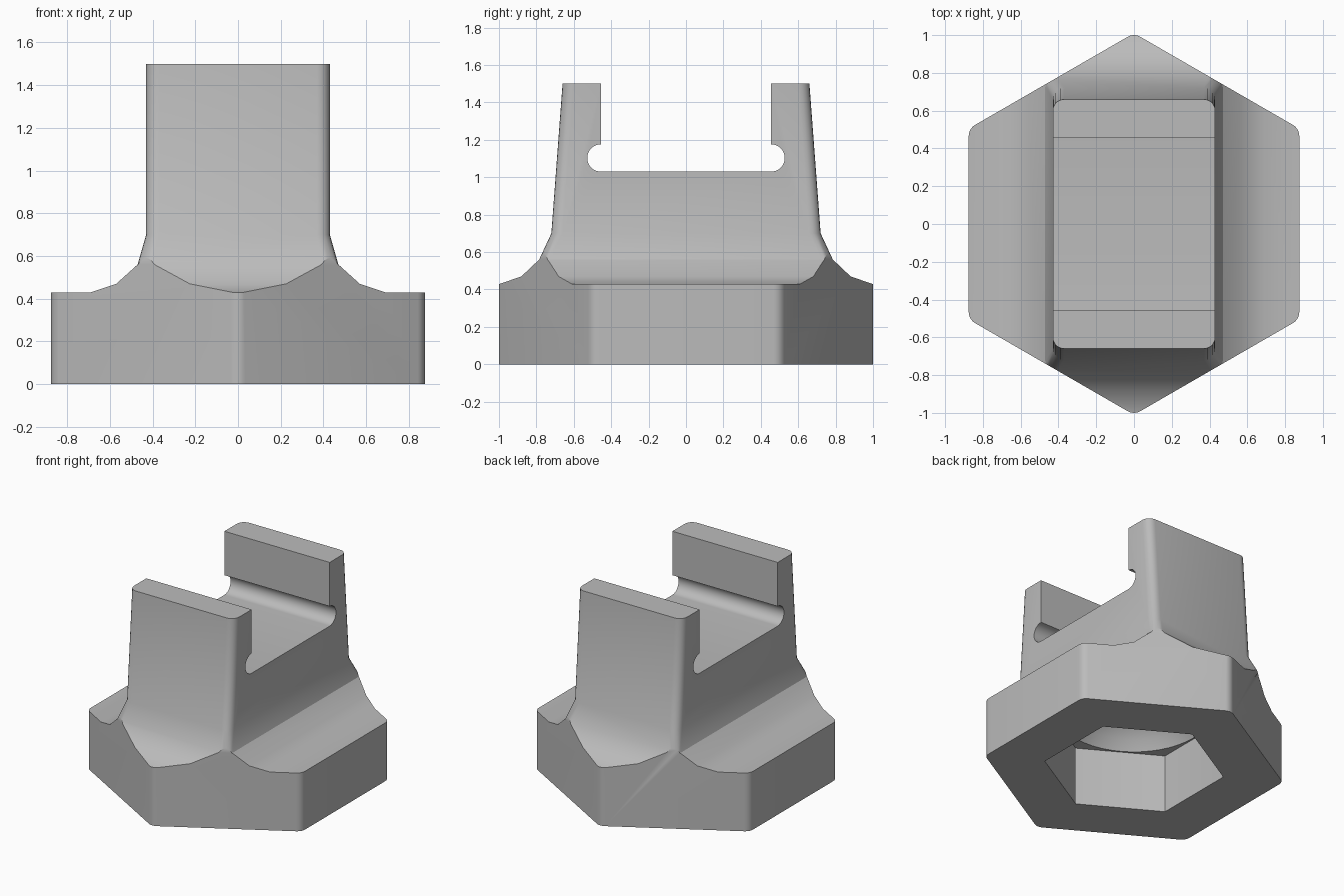
import bpy, bmesh, math

cube = bpy.data.objects.get("Cube")
if cube:
    bpy.data.objects.remove(cube)

grey = bpy.data.materials.new("mid grey")
grey.use_nodes = True
colour = (0.5, 0.5, 0.5, 1)
grey.diffuse_color = colour
grey.node_tree.nodes["Principled BSDF"].inputs["Base Color"].default_value = colour


def rounded(corners, radius, span, steps=5):
    """Outline from corner arcs: (centre x, centre y, mid angle in degrees)."""
    return [(cx + radius * math.cos(math.radians(mid + span * (i / steps - 0.5))),
             cy + radius * math.sin(math.radians(mid + span * (i / steps - 0.5))))
            for cx, cy, mid in corners for i in range(steps + 1)]


def rounded_rect(a, b, radius=0.06):
    a, b = a - radius, b - radius
    return rounded([(a, b, 45), (-a, b, 135), (-a, -b, 225), (a, -b, 315)], radius, 90)


def hexagon(flat, radius):
    reach = (flat - radius) / math.cos(math.pi / 6)
    return rounded([(reach * math.cos(math.radians(t)), reach * math.sin(math.radians(t)), t)
                    for t in range(30, 390, 60)], radius, 60)


def circle(radius, count=48):
    return [(radius * math.cos(math.tau * i / count), radius * math.sin(math.tau * i / count))
            for i in range(count)]


def loft(name, rings):
    """Solid skinned through rings of 3D points."""
    bm = bmesh.new()
    loops = [[bm.verts.new(p) for p in ring] for ring in rings]
    n = len(loops[0])
    for low, high in zip(loops, loops[1:]):
        for i in range(n):
            j = (i + 1) % n
            bm.faces.new((low[i], low[j], high[j], high[i]))
    bm.faces.new(loops[0][::-1])
    bm.faces.new(loops[-1])
    bmesh.ops.recalc_face_normals(bm, faces=bm.faces)
    mesh = bpy.data.meshes.new(name)
    bm.to_mesh(mesh)
    bm.free()
    obj = bpy.data.objects.new(name, mesh)
    bpy.context.collection.objects.link(obj)
    obj.data.materials.append(grey)
    return obj


def at(outline, z):
    return [(x, y, z) for x, y in outline]


def combine(target, tool, operation):
    mod = target.modifiers.new(tool.name, 'BOOLEAN')
    mod.operation, mod.solver, mod.object = operation, 'EXACT', tool
    bpy.context.view_layer.objects.active = target
    bpy.ops.object.modifier_apply(modifier=mod.name)
    bpy.data.objects.remove(tool)


# Tapered post flaring out over the base: half width, half depth, height
sections = [(1.2, 1.3, 0), (1.2, 1.3, 0.43), (0.69, 0.995, 0.43), (0.57, 0.88, 0.47),
            (0.47, 0.785, 0.56), (0.43, 0.72, 0.7), (0.43, 0.66, 1.5)]
body = loft("hex_base_with_post", [at(rounded_rect(a, b), z) for a, b, z in sections])

# Trim everything to the rounded hexagonal column
hex_column = hexagon(0.875, 0.067)
combine(body, loft("hex_column", [at(hex_column, -0.1), at(hex_column, 1.7)]), 'INTERSECT')

# Hexagonal socket underneath, topped by a shallow round hollow
socket = hexagon(0.525, 0.002)
combine(body, loft("socket", [at(socket, -0.1), at(socket, 0.43)]), 'DIFFERENCE')
dome = [(0.515, 0.4), (0.515, 0.43), (0.47, 0.5), (0.4, 0.57), (0.3, 0.63), (0.17, 0.67), (0.03, 0.68)]
combine(body, loft("hollow", [at(circle(r), z) for r, z in dome]), 'DIFFERENCE')

# Slot across the top with round undercuts at its floor corners
half, floor, relief = 0.455, 1.03, 0.073
side = [(half + relief * math.cos(t), floor + relief + relief * math.sin(t))
        for t in [math.pi * (i / 16 - 0.5) for i in range(17)]] + [(half, 1.7)]
profile = side + [(-y, z) for y, z in reversed(side)]
combine(body, loft("slot", [[(x, y, z) for y, z in profile] for x in (-0.8, 0.8)]), 'DIFFERENCE')

# Smooth the rounded corners and flare, keep real edges crisp
bpy.ops.object.select_all(action='DESELECT')
body.select_set(True)
bpy.context.view_layer.objects.active = body
bpy.ops.object.shade_smooth_by_angle(angle=math.radians(32))
